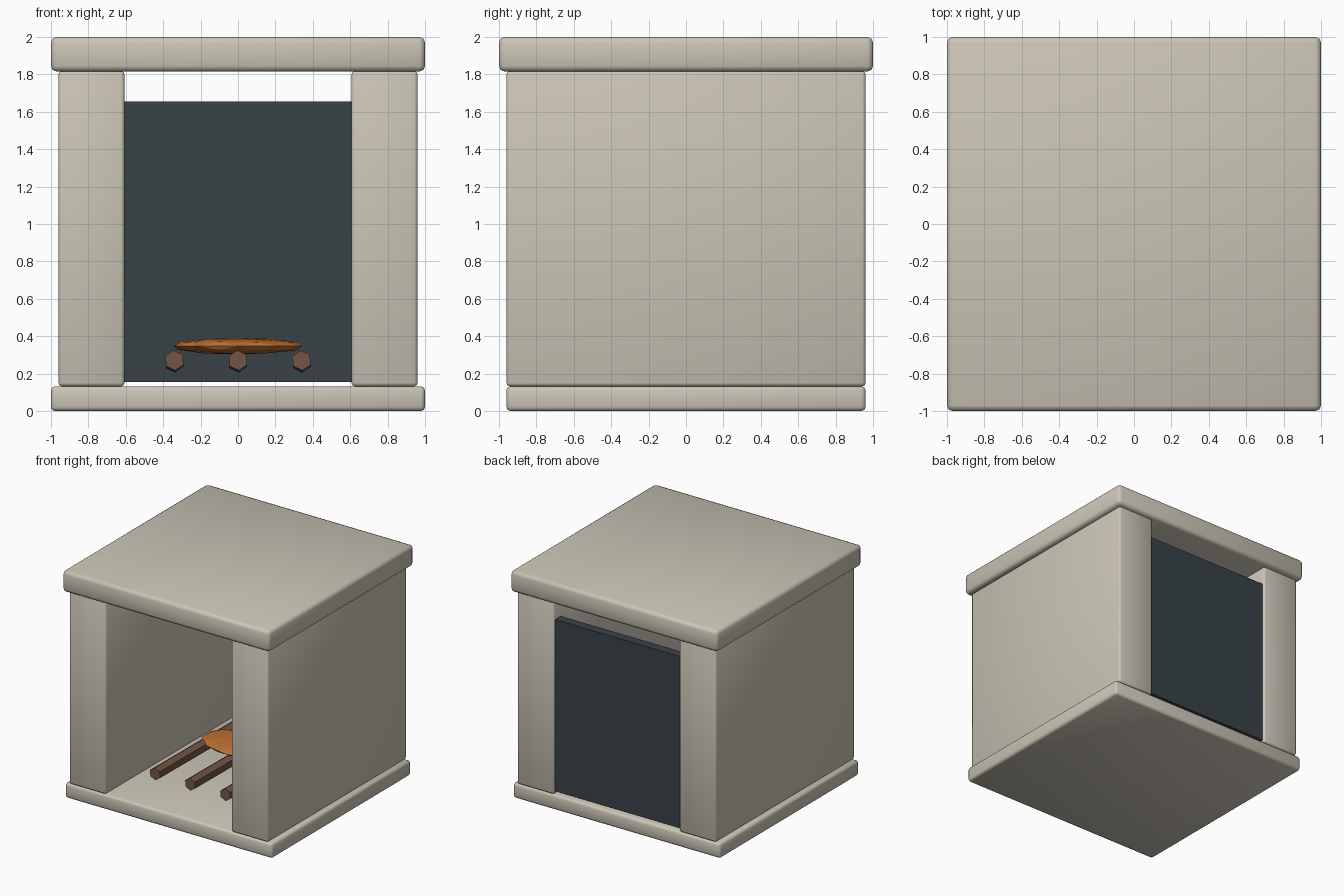
import bpy, math
from mathutils import Matrix

if "Cube" in bpy.data.objects:
    bpy.data.objects.remove(bpy.data.objects["Cube"])


def material(name, rgb):
    m = bpy.data.materials.new(name)
    m.diffuse_color = (*rgb, 1)
    m.use_nodes = True
    m.node_tree.nodes["Principled BSDF"].inputs["Base Color"].default_value = m.diffuse_color
    return m


STONE = material("stone", (0.60, 0.56, 0.47))
IRON = material("dark_iron", (0.04, 0.055, 0.063))
WOOD = material("wood", (0.17, 0.09, 0.06))
EMBER = material("ember_orange", (0.50, 0.16, 0.03))


def block(name, lo, hi, mat, bevel):
    """Box between two corners with softened edges."""
    bpy.ops.mesh.primitive_cube_add(size=1, location=[(a + b) / 2 for a, b in zip(lo, hi)])
    ob = bpy.context.object
    ob.name = name
    ob.data.transform(Matrix.Diagonal([b - a for a, b in zip(lo, hi)] + [1]))
    ob.data.materials.append(mat)
    if bevel:
        mod = ob.modifiers.new("soft_edges", 'BEVEL')
        mod.width = bevel
        mod.segments = 2
        bpy.ops.object.shade_smooth()
    return ob


# Stone surround
block("base_slab", (-1, -0.96, 0), (1, 0.96, 0.132), STONE, 0.022)
block("top_slab", (-1, -1, 1.815), (1, 1, 2), STONE, 0.03)
for side, x0, x1 in (("left", -0.96, -0.607), ("right", 0.607, 0.96)):
    block(side + "_wall", (x0, -0.96, 0.132), (x1, 0.96, 1.818), STONE, 0.018)

# Dark back panel, with gaps above and below
block("back_panel", (-0.61, 0.86, 0.155), (0.61, 0.94, 1.655), IRON, 0)

# Three six-sided logs running front to back
for i, x in enumerate((-0.34, 0, 0.34)):
    bpy.ops.mesh.primitive_cylinder_add(vertices=6, radius=0.054, depth=1.32)
    log = bpy.context.object
    log.name = f"log_{i + 1}"
    log.data.transform(Matrix.Rotation(math.radians(90), 4, 'X')
                       @ Matrix.Rotation(math.radians(5), 4, 'Z'))
    log.rotation_euler = (math.radians(-0.5), 0, 0)
    log.location = (x, 0, 0.265)
    log.data.materials.append(WOOD)

# Flattened ember bed on the logs
bpy.ops.mesh.primitive_ico_sphere_add(subdivisions=2, radius=1)
ember = bpy.context.object
ember.name = "ember_bed"
ember.data.transform(Matrix.Diagonal((0.36, 0.22, 0.045, 1)))
ember.location = (0, 0.05, 0.347)
ember.data.materials.append(EMBER)
